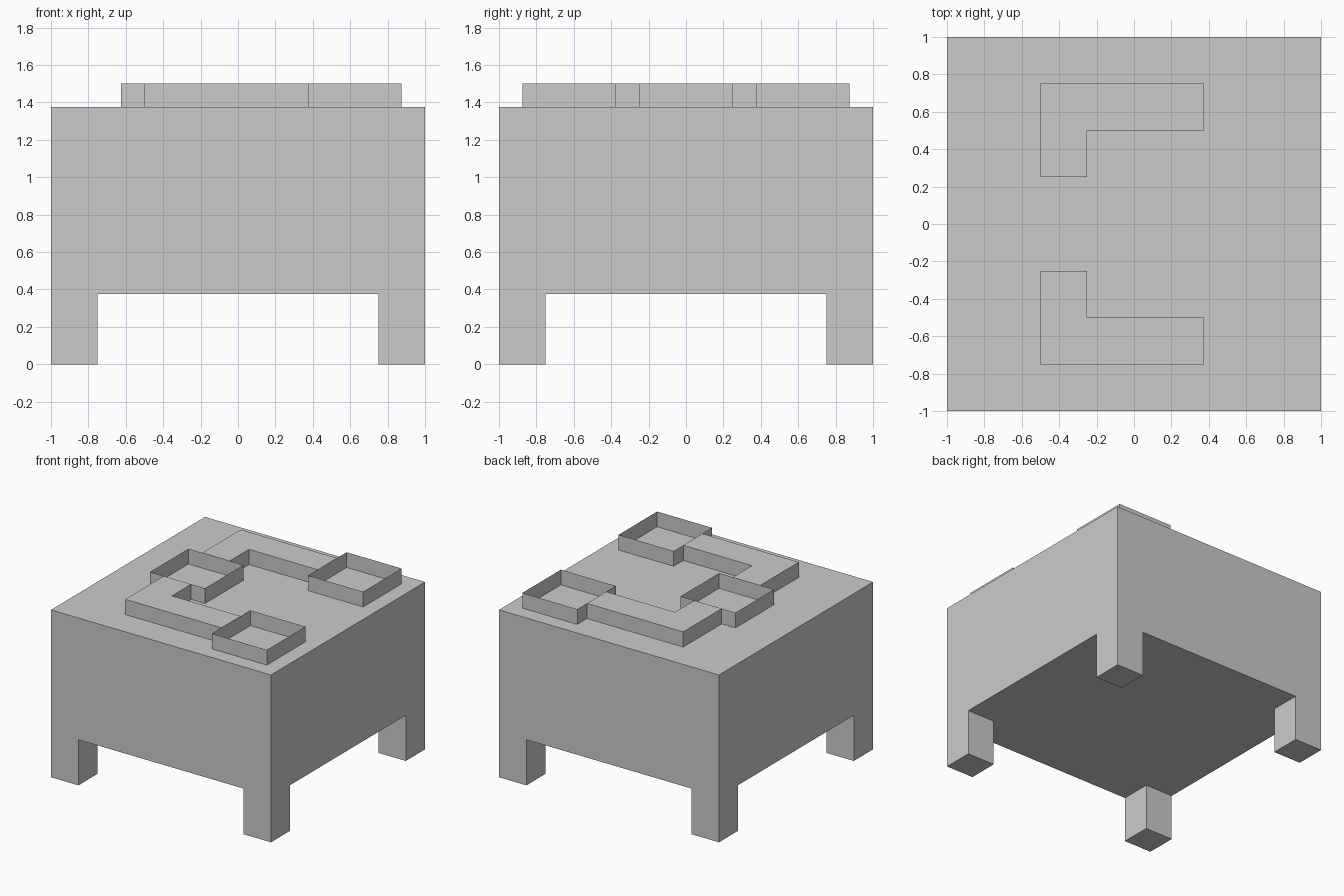
import bpy
import bmesh

if "Cube" in bpy.data.objects:
    bpy.data.objects.remove(bpy.data.objects["Cube"])


def prism(name, outline, z0, z1, top=True, bottom=True, open_sides=(), mirror=(False, False)):
    """Upright prism from a counter-clockwise outline; caps and sides may be left open."""
    bm = bmesh.new()
    low = [bm.verts.new((x, y, z0)) for x, y in outline]
    high = [bm.verts.new((x, y, z1)) for x, y in outline]
    n = len(outline)
    for i in range(n):
        if i not in open_sides:
            j = (i + 1) % n
            bm.faces.new((low[i], low[j], high[j], high[i]))
    if top:
        bm.faces.new(high)
    if bottom:
        bm.faces.new(low[::-1])
    mesh = bpy.data.meshes.new(name)
    bm.to_mesh(mesh)
    bm.free()
    obj = bpy.data.objects.new(name, mesh)
    bpy.context.collection.objects.link(obj)
    if any(mirror):
        mod = obj.modifiers.new("Mirror", 'MIRROR')
        mod.use_axis = (mirror[0], mirror[1], False)
        mod.use_mirror_merge = False
    return obj


def rect(x0, x1, y0, y1):
    return [(x0, y0), (x1, y0), (x1, y1), (x0, y1)]


LEG_TOP, BODY_TOP, RIM_TOP = 0.375, 1.375, 1.5

# Main block on four corner legs
prism("body", rect(-1, 1, -1, 1), LEG_TOP, BODY_TOP)
prism("legs", rect(0.75, 1, 0.75, 1), 0, LEG_TOP, top=False, mirror=(True, True))

# Thin-walled open trays on the top: one at the left, a pair at the right corners
tray = dict(top=False, bottom=False)
prism("left_tray", rect(-0.625, -0.125, -0.25, 0.25), BODY_TOP, RIM_TOP, **tray)
prism("corner_trays", rect(0.375, 0.875, 0.375, 0.875), BODY_TOP, RIM_TOP,
      mirror=(False, True), **tray)

# Raised L-shaped channels joining the trays; their ends are closed by the tray walls
channel = [(-0.5, 0.25), (-0.25, 0.25), (-0.25, 0.5),
           (0.375, 0.5), (0.375, 0.75), (-0.5, 0.75)]
prism("channels", channel, BODY_TOP, RIM_TOP, bottom=False,
      open_sides=(0, 3), mirror=(False, True))
